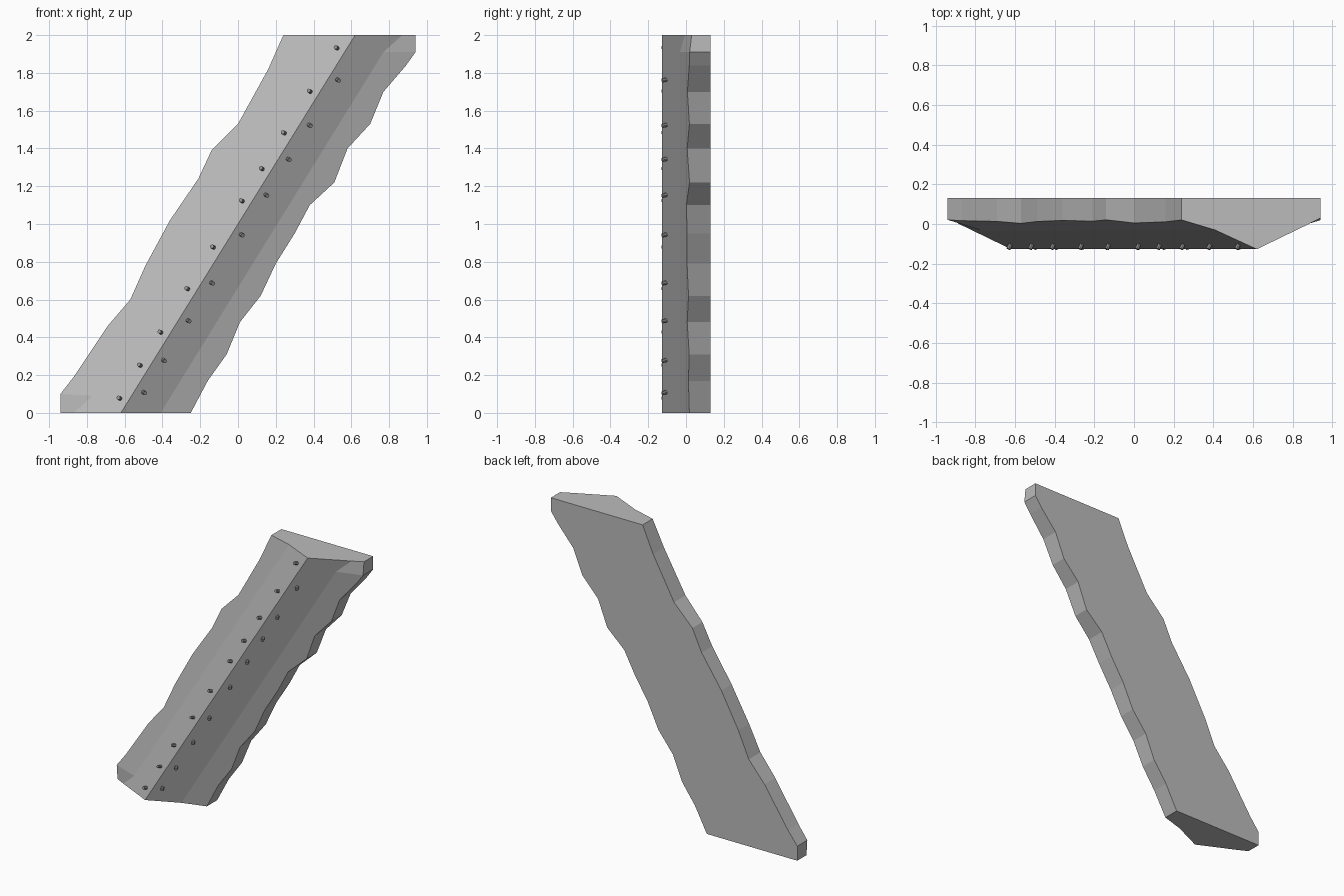
import bpy, bmesh
from mathutils import Vector

cube = bpy.data.objects.get("Cube")
if cube:
    bpy.data.objects.remove(cube, do_unlink=True)

BACK, RIDGE, SLOPE = 0.13, -0.127, 0.62


def material(name, value):
    m = bpy.data.materials.new(name)
    m.use_nodes = True
    colour = (value, value, value, 1)
    m.diffuse_color = colour
    m.node_tree.nodes["Principled BSDF"].inputs["Base Color"].default_value = colour
    return m


def add_object(name, bm, mat):
    bmesh.ops.recalc_face_normals(bm, faces=bm.faces)
    mesh = bpy.data.meshes.new(name)
    bm.to_mesh(mesh)
    bm.free()
    mesh.materials.append(mat)
    ob = bpy.data.objects.new(name, mesh)
    bpy.context.collection.objects.link(ob)
    return ob


def depth(x, z):
    """Front surface depth from the sideways distance to the ridge."""
    d = x - SLOPE * (z - 1)
    return RIDGE + 0.46 * min(d, 0.21) + 0.3 * max(d - 0.21, 0)


def spin(p):
    """Half turn about the depth axis, which maps one flank to the other."""
    return Vector((-p[0], p[1], 2 - p[2]))


stone = material("grey stone", 0.5)
peg_mat = material("dark grey peg", 0.3)

# Chipped outer edges; the left flank is listed after a half turn
right_edge = [(-.25, 0), (-.16, .17), (-.06, .31), (.01, .48), (.12, .62), (.20, .79),
              (.30, .95), (.38, 1.10), (.51, 1.22), (.58, 1.40), (.70, 1.53),
              (.77, 1.70), (.89, 1.84), (.94, 1.91)]
left_edge = [(-.24, 0), (-.16, .18), (0, .47), (.14, .61), (.21, .76), (.36, .98),
             (.49, 1.22), (.57, 1.40), (.69, 1.54), (.87, 1.81), (.94, 1.90)]

# Slanted beam: ridge, two bent flanks, straight back
bm = bmesh.new()
ridge = [bm.verts.new((-SLOPE, RIDGE, 0)), bm.verts.new((SLOPE, RIDGE, 2))]
loop = []
for edge, turn in ((right_edge, Vector), (left_edge, spin)):
    def vert(x, z, y=None):
        return bm.verts.new(turn((x, depth(x, z) if y is None else y, z)))
    start, end = ridge if turn is Vector else ridge[::-1]
    fold_a, fold_b = vert(-.41, 0), vert(.77, 1.91)
    rim = [vert(x, z) for x, z in edge]
    corner, nick = vert(.94, 2, 0.03), vert(.87, 2, -0.006)
    bm.faces.new([start, fold_a, fold_b, nick, end])
    bm.faces.new([fold_a] + rim + [fold_b])
    bm.faces.new([fold_b, rim[-1], corner, nick])
    loop += [start, fold_a] + rim + [corner, nick]
rear = [bm.verts.new((v.co.x, BACK, v.co.z)) for v in loop]
for i in range(len(loop)):
    j = (i + 1) % len(loop)
    bm.faces.new([loop[i], loop[j], rear[j], rear[i]])
bm.faces.new(rear)
add_object("slanted_beam", bm, stone)

# Small pegs standing square to each flank
right_heights = [.11, .28, .49, .69, .945, 1.155, 1.345, 1.525, 1.765]
left_heights = [.075, .25, .425, .655, .875, 1.12, 1.29, 1.48, 1.70, 1.93]
normal = Vector((0.46, -1, -0.46 * SLOPE)).normalized()
for side, heights, sign in (("right", right_heights, 1), ("left", left_heights, -1)):
    bm = bmesh.new()
    axis = Vector((normal.x * sign, normal.y, normal.z * sign))
    turn = axis.to_track_quat('Z', 'Y').to_matrix().to_4x4()
    for z in heights:
        x = SLOPE * (z - 1) + sign * 0.05
        foot = Vector((x, RIDGE + 0.46 * 0.05, z))
        ring = bmesh.ops.create_cone(bm, cap_ends=True, segments=8, radius1=0.011,
                                     radius2=0.011, depth=0.04)
        bmesh.ops.transform(bm, matrix=turn, verts=ring["verts"])
        bmesh.ops.translate(bm, vec=foot + axis * 0.005, verts=ring["verts"])
    add_object(side + "_pegs", bm, peg_mat)
